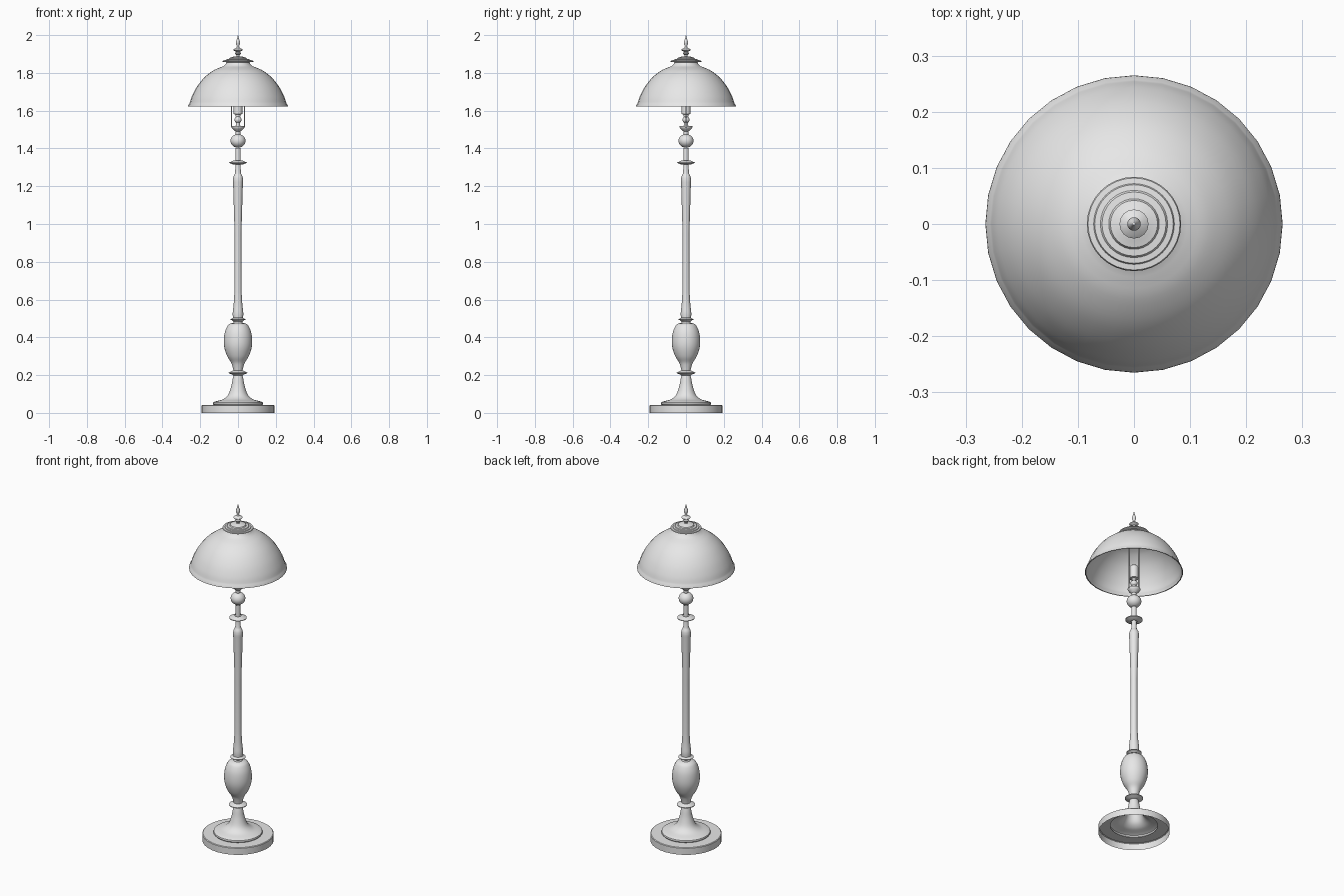
import bpy, bmesh, math
from mathutils import Vector

if "Cube" in bpy.data.objects:
    bpy.data.objects.remove(bpy.data.objects["Cube"])

metal = bpy.data.materials.new("light_grey")
metal.diffuse_color = (0.8, 0.8, 0.8, 1)
metal.use_nodes = True
metal.node_tree.nodes["Principled BSDF"].inputs["Base Color"].default_value = metal.diffuse_color


def smooth_curve(pts, steps=4):
    """Catmull-Rom curve through (radius, height) points."""
    p = [Vector(q) for q in pts]
    p = [2 * p[0] - p[1]] + p + [2 * p[-1] - p[-2]]
    out = []
    for a, b, c, d in zip(p, p[1:], p[2:], p[3:]):
        for s in range(steps):
            t = s / steps
            v = 0.5 * (2 * b + (c - a) * t + (2 * a - 5 * b + 4 * c - d) * t * t
                       + (3 * b - a - 3 * c + d) * t ** 3)
            out.append((max(v.x, 0), v.y))
    return out + [tuple(pts[-1])]


def ball(r, h, z, n=10, cut=0.3):
    """Bulging profile of radius r and half height h, cut near its poles."""
    angles = [cut + (math.pi - 2 * cut) * i / n for i in range(n + 1)]
    return [(r * math.sin(a), z - h * math.cos(a)) for a in angles]


def finish(obj, angle=35):
    obj.data.materials.append(metal)
    bpy.ops.object.select_all(action='DESELECT')
    obj.select_set(True)
    bpy.context.view_layer.objects.active = obj
    bpy.ops.object.shade_smooth_by_angle(angle=math.radians(angle))


def lathe(name, profile, sides=32):
    bm = bmesh.new()
    rings = []
    for r, z in profile:
        if r < 1e-5:
            rings.append([bm.verts.new((0, 0, z))] * sides)
        else:
            rings.append([bm.verts.new((r * math.cos(2 * math.pi * k / sides),
                                        r * math.sin(2 * math.pi * k / sides), z))
                          for k in range(sides)])
    for lo, hi in zip(rings, rings[1:]):
        for k in range(sides):
            m = (k + 1) % sides
            vs = list(dict.fromkeys((lo[k], lo[m], hi[m], hi[k])))
            if len(vs) > 2:
                bm.faces.new(vs)
    mesh = bpy.data.meshes.new(name)
    bm.to_mesh(mesh)
    bm.free()
    obj = bpy.data.objects.new(name, mesh)
    bpy.context.collection.objects.link(obj)
    finish(obj)


# Hollow foot with a stepped plate and flared stem
lathe("base", [(0.193, 0), (0.193, 0.039), (0.189, 0.042), (0.128, 0.042),
               (0.133, 0.048), (0.131, 0.056), (0.122, 0.060)]
      + smooth_curve([(0.11, 0.063), (0.078, 0.073), (0.052, 0.096),
                      (0.036, 0.14), (0.028, 0.18), (0.024, 0.198)]))

# Turned collars along the stem
for name, r, h, z in (("lower_collar", 0.049, 0.013, 0.212),
                      ("middle_collar", 0.041, 0.010, 0.495),
                      ("upper_collar", 0.047, 0.011, 1.325)):
    lathe(name, [(0.016, z - h), (0.025, z - h), (r * 0.75, z - h * 0.5), (r, z - h * 0.15),
                 (r, z + h * 0.15), (r * 0.75, z + h * 0.5), (0.025, z + h), (0.016, z + h)])

# Egg-shaped body
lathe("vase_body", smooth_curve([(0.024, 0.224), (0.029, 0.245), (0.037, 0.268), (0.056, 0.298),
                                 (0.071, 0.34), (0.075, 0.38), (0.070, 0.425),
                                 (0.056, 0.46), (0.042, 0.473)])
      + [(0.025, 0.476), (0.022, 0.487)])

# Long tapering column
lathe("column", smooth_curve([(0.027, 0.504), (0.028, 0.53), (0.023, 0.575), (0.019, 0.64)])
      + [(0.018, 0.95), (0.026, 1.22)]
      + smooth_curve([(0.027, 1.232), (0.024, 1.25), (0.015, 1.268)])
      + [(0.014, 1.315)])
lathe("upper_stem", [(0.014, 1.335), (0.014, 1.402)])
lathe("stem_ball", ball(0.040, 0.036, 1.44))

# Fittings under the lamp socket
lathe("harp_cup", [(0.012, 1.472), (0.013, 1.49), (0.028, 1.503), (0.034, 1.512),
                   (0.034, 1.518), (0.012, 1.52), (0.010, 1.537)])
lathe("socket_ball", ball(0.019, 0.018, 1.552))
lathe("socket", [(0, 1.568), (0.012, 1.568), (0.012, 1.58), (0.024, 1.582),
                 (0.024, 1.655), (0.018, 1.66), (0, 1.66)])

# Thin wire harp carrying the shade
half = [(0.020, 1.508), (0.034, 1.514), (0.034, 1.80), (0.030, 1.83), (0.018, 1.85)]
path = half + [(0, 1.856)] + [(-x, z) for x, z in reversed(half)]
curve = bpy.data.curves.new("harp", 'CURVE')
curve.dimensions = '3D'
curve.bevel_depth = 0.0035
curve.bevel_resolution = 1
spline = curve.splines.new('POLY')
spline.points.add(len(path) - 1)
for pt, (x, z) in zip(spline.points, path):
    pt.co = (x, 0, z, 1)
harp = bpy.data.objects.new("harp", curve)
bpy.context.collection.objects.link(harp)
bpy.context.view_layer.objects.active = harp
harp.select_set(True)
bpy.ops.object.convert(target='MESH')
finish(bpy.context.view_layer.objects.active)

# Open dome shade with a small lip
lathe("shade", [(0.260, 1.621), (0.265, 1.621), (0.264, 1.627)]
      + smooth_curve([(0.257, 1.637), (0.244, 1.676), (0.218, 1.726), (0.180, 1.774),
                      (0.135, 1.810), (0.095, 1.829)])
      + smooth_curve([(0.078, 1.835), (0.066, 1.846), (0.060, 1.858)], 3))

# Stepped cap on the shade
lathe("cap", [(0.055, 1.856), (0.078, 1.857), (0.084, 1.860), (0.082, 1.864), (0.072, 1.865),
              (0.070, 1.869), (0.060, 1.870), (0.057, 1.874), (0.045, 1.875),
              (0.042, 1.881), (0.030, 1.884), (0.022, 1.887), (0.009, 1.888)])

# Turned finial
lathe("finial", [(0.009, 1.886), (0.008, 1.895), (0.016, 1.901), (0.017, 1.906), (0.008, 1.911),
                 (0.020, 1.917), (0.026, 1.922), (0.020, 1.927), (0.008, 1.933),
                 (0.006, 1.943), (0.011, 1.955), (0.012, 1.963), (0.008, 1.973),
                 (0.004, 1.985), (0.003, 1.995), (0, 2.0)], 16)
